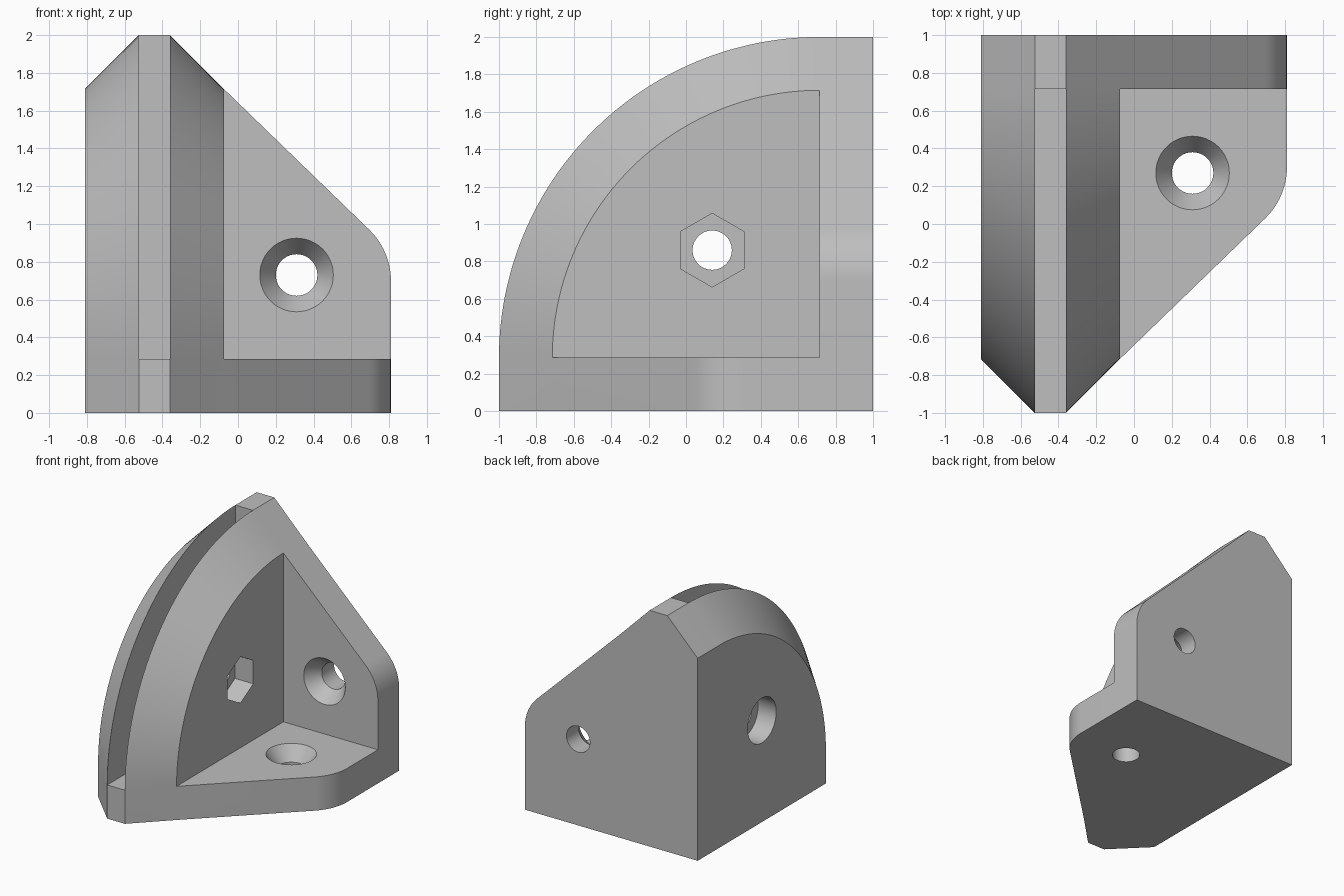
import bpy, bmesh
from math import sin, cos, pi, radians, tan, atan2

old = bpy.data.objects.get("Cube")
if old:
    bpy.data.objects.remove(old, do_unlink=True)

T = 0.285                       # wall thickness and chamfer size
R = 2 - T                       # outer radius of the quarter round
CY, CZ = 1 - T, T               # centre of the quarter round
LEFT, SLOT_A, SLOT_B, INNER, RIGHT = -0.81, -0.525, -0.36, -0.075, 0.81

grey = bpy.data.materials.new("light grey")
grey.use_nodes = True
COLOUR = (0.52, 0.52, 0.52, 1)
grey.diffuse_color = COLOUR
grey.node_tree.nodes["Principled BSDF"].inputs["Base Color"].default_value = COLOUR


def loft(name, rings):
    """Closed solid through rings that have equal point counts."""
    bm = bmesh.new()
    loops = [[bm.verts.new(p) for p in ring] for ring in rings]
    n = len(loops[0])
    for a, b in zip(loops, loops[1:]):
        for i in range(n):
            j = (i + 1) % n
            bm.faces.new((a[i], a[j], b[j], b[i]))
    bm.faces.new(loops[0])
    bm.faces.new(loops[-1])
    bmesh.ops.recalc_face_normals(bm, faces=bm.faces)
    mesh = bpy.data.meshes.new(name)
    bm.to_mesh(mesh)
    bm.free()
    mesh.materials.append(grey)
    obj = bpy.data.objects.new(name, mesh)
    bpy.context.collection.objects.link(obj)
    return obj


def quarter(x, r, steps=48):
    """Quarter-round cross-section with straight margins behind and below."""
    arc = [(x, CY - r * sin(a), CZ + r * cos(a))
           for a in (pi / 2 * i / steps for i in range(steps + 1))]
    return [(x, 1, 0), (x, 1, CZ + r)] + arc + [(x, CY - r, 0)]


def circle(r, n=48):
    return [(r * sin(2 * pi * i / n), r * cos(2 * pi * i / n)) for i in range(n)]


def on_floor(p):
    """Mirror a point of the back flange onto the floor flange."""
    return (p[0], 1 - p[2], 1 - p[1])


def combine(target, other, operation):
    mod = target.modifiers.new(operation.lower(), "BOOLEAN")
    mod.object, mod.operation, mod.solver = other, operation, "EXACT"
    bpy.context.view_layer.objects.active = target
    bpy.ops.object.modifier_apply(modifier=mod.name)
    bpy.data.objects.remove(other, do_unlink=True)


# Chamfered quarter-round body
bracket = loft("corner_bracket", [quarter(LEFT, R - T), quarter(SLOT_A, R),
                                  quarter(SLOT_B, R), quarter(INNER, R - T)])

# Flange outline: sloping edge, rounded corner, straight end
slope = 0.968
corner_z = R - (RIGHT - INNER) * slope
turn = pi / 2 - atan2(slope, 1)
fr = 0.38
fz = corner_z - fr * tan(turn / 2)
outline = [(-0.2, 0), (-0.2, 1.5), (INNER, R)]
outline += [(RIGHT - fr + fr * cos(a), fz + fr * sin(a))
            for a in (turn * (1 - i / 12) for i in range(13))]
outline.append((RIGHT, 0))
back = [[(x, y, z) for x, z in outline] for y in (CY, 1)]

# Countersunk screw hole through the back flange
HX, HZ = 0.31, 0.73
screw = [[(HX + u, y, HZ + v) for u, v in circle(r)]
         for y, r in ((CY - 0.02, 0.209), (CY + 0.12, 0.11), (1.1, 0.11))]

for name, rings, op in (("flange", back, "UNION"), ("screw_hole", screw, "DIFFERENCE")):
    combine(bracket, loft("back_" + name, rings), op)
    combine(bracket, loft("floor_" + name, [[on_floor(p) for p in r] for r in rings]), op)

# Panel slot, open to the front and top
slot = [[(x, -2, T), (x, CY, T), (x, CY, 3), (x, -2, 3)] for x in (SLOT_A, SLOT_B)]
combine(bracket, loft("panel_slot", slot), "DIFFERENCE")

# Bolt hole across the slot, with a round recess and a hexagonal nut recess
BY, BZ, DEPTH = 0.14, 0.86, 0.17
for name, x0, x1, r, n in (("bolt_hole", -1, 0.1, 0.105, 48),
                           ("head_recess", -1, LEFT + DEPTH, 0.19, 48),
                           ("nut_recess", INNER - DEPTH, 0.1, 0.197, 6)):
    rings = [[(x, BY + u, BZ + v) for u, v in circle(r, n)] for x in (x0, x1)]
    combine(bracket, loft(name, rings), "DIFFERENCE")

# Smooth curves, sharp edges
bpy.ops.object.select_all(action="DESELECT")
bracket.select_set(True)
bpy.context.view_layer.objects.active = bracket
bpy.ops.object.shade_smooth_by_angle(angle=radians(25))
